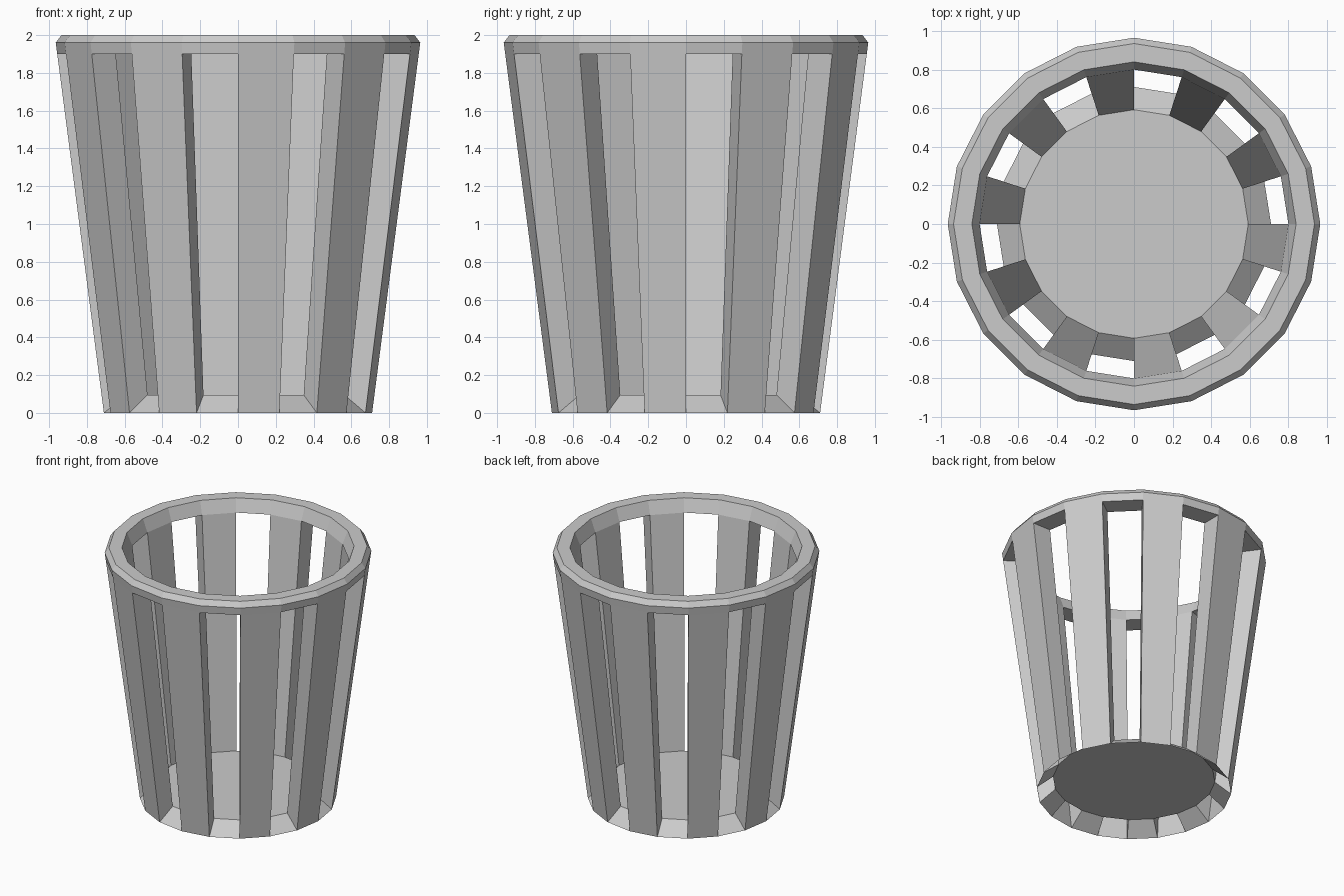
import bpy, bmesh
from math import cos, sin, tau

if "Cube" in bpy.data.objects:
    bpy.data.objects.remove(bpy.data.objects["Cube"])

SIDES = 20

# cross-section (radius, height)
PROFILE = {
    "foot": (0.71, 0.0),
    "slot_out": (0.957, 1.9),
    "lip_out": (0.965, 1.96),
    "top_out": (0.935, 2.0),
    "top_in": (0.84, 2.0),
    "slot_in": (0.80, 1.9),
    "floor": (0.592, 0.095),
}

bm = bmesh.new()
ring = {
    name: [bm.verts.new((r * cos(tau * i / SIDES), r * sin(tau * i / SIDES), z))
           for i in range(SIDES)]
    for name, (r, z) in PROFILE.items()
}


def band(a, b, i):
    """One quad between two rings on side i."""
    j = (i + 1) % SIDES
    bm.faces.new((ring[a][i], ring[a][j], ring[b][j], ring[b][i]))


for i in range(SIDES):
    # continuous rim
    band("slot_out", "lip_out", i)
    band("lip_out", "top_out", i)
    band("top_out", "top_in", i)
    band("top_in", "slot_in", i)
    if i % 2:
        # slat, outer and inner face
        band("foot", "slot_out", i)
        band("slot_in", "floor", i)
    else:
        # slot, sloped sill and top
        band("floor", "foot", i)
        band("slot_out", "slot_in", i)
    # side wall between slat and slot
    bm.faces.new([ring[n][i] for n in ("foot", "slot_out", "slot_in", "floor")])

# raised floor
bm.faces.new(ring["floor"])
bmesh.ops.recalc_face_normals(bm, faces=bm.faces)

mesh = bpy.data.meshes.new("slatted_basket")
bm.to_mesh(mesh)
bm.free()
basket = bpy.data.objects.new("slatted_basket", mesh)
bpy.context.collection.objects.link(basket)
